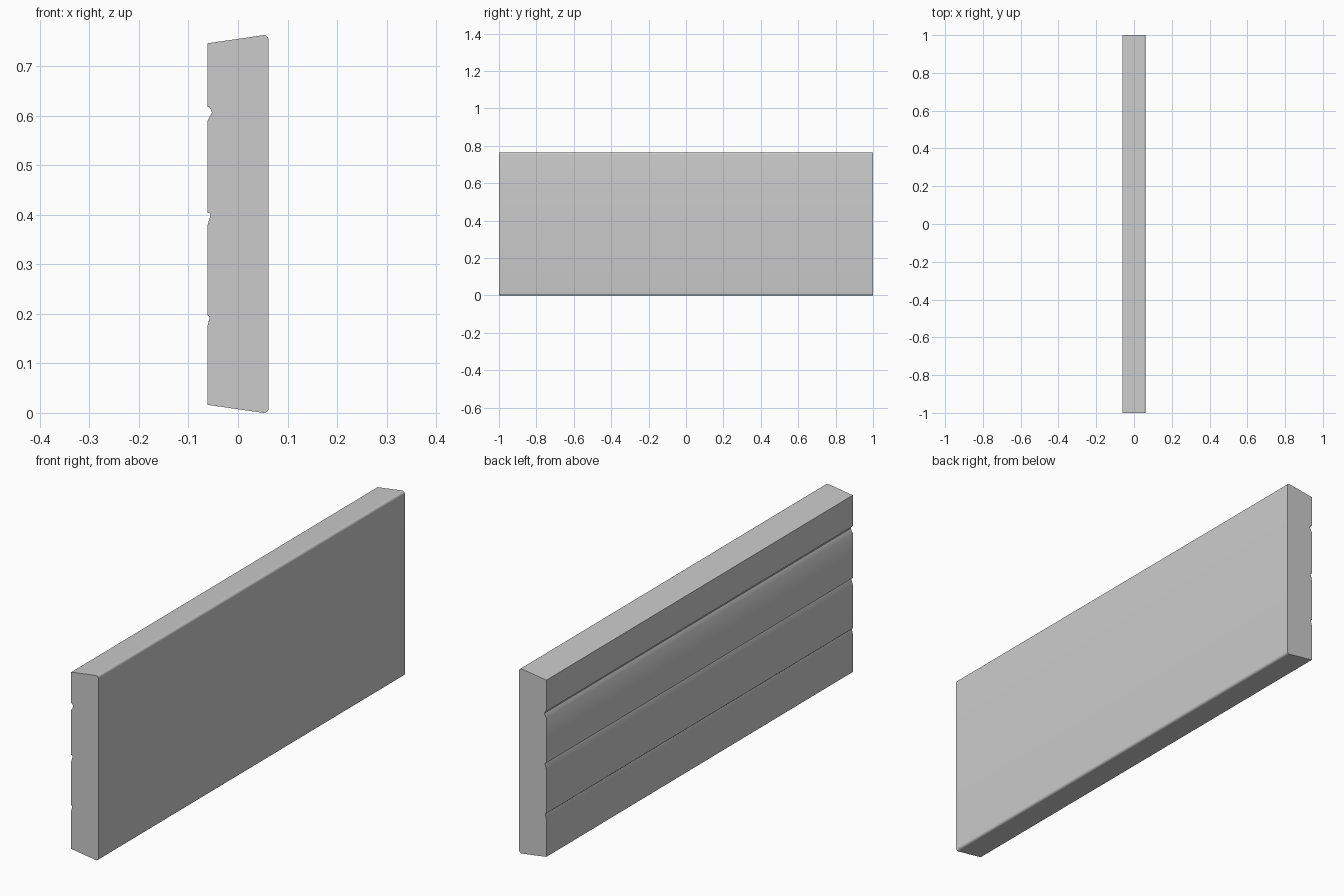
import bpy, bmesh, math
from mathutils import Vector

if "Cube" in bpy.data.objects:
    bpy.data.objects.remove(bpy.data.objects["Cube"])

HALF_X, HALF_LEN, HEIGHT = 0.062, 1.0, 0.764
EDGE = 0.017  # slope drop of the top and bottom faces

# grooves on the back: (top z, (deep point x offset, z)..., bottom z)
GROOVES = [
    [(0, 0.174), (0.0045, 0.193), (0.003, 0.1965), (0, 0.197)],
    [(0, 0.378), (0.0065, 0.400), (0.0045, 0.404), (0, 0.405)],
    [(0, 0.590), (0.0095, 0.607), (0.0075, 0.612), (0.004, 0.618), (0, 0.619)],
]


def fillet(prev, corner, nxt, radius, steps=5):
    """Round one profile corner with a tangent arc."""
    p, c, n = Vector(prev), Vector(corner), Vector(nxt)
    u, v = (p - c).normalized(), (n - c).normalized()
    half = u.angle(v) / 2
    centre = c + (u + v).normalized() * radius / math.sin(half)
    a = c + u * radius / math.tan(half) - centre
    b = c + v * radius / math.tan(half) - centre
    return [tuple(centre + a.lerp(b, i / steps).normalized() * radius)
            for i in range(steps + 1)]


# cross-section: sloped ends, rounded front corners, grooved back
back_low, back_high = (-HALF_X, EDGE), (-HALF_X, HEIGHT - EDGE)
front_low, front_high = (HALF_X, -0.001), (HALF_X, HEIGHT + 0.001)
profile = [back_low]
for groove in GROOVES:
    profile += [(-HALF_X + dx, z) for dx, z in groove]
profile += [back_high]
profile += fillet(back_high, front_high, front_low, 0.01)
profile += fillet(front_high, front_low, back_low, 0.01)

# extrude the section along the panel length
bm = bmesh.new()
face = bm.faces.new([bm.verts.new((x, -HALF_LEN, z)) for x, z in profile])
moved = bmesh.ops.extrude_face_region(bm, geom=[face], use_keep_orig=True)["geom"]
bmesh.ops.translate(bm, vec=(0, 2 * HALF_LEN, 0),
                    verts=[g for g in moved if isinstance(g, bmesh.types.BMVert)])
bmesh.ops.recalc_face_normals(bm, faces=bm.faces[:])
low = min(v.co.z for v in bm.verts)
bmesh.ops.translate(bm, vec=(0, 0, -low), verts=bm.verts[:])

mesh = bpy.data.meshes.new("grooved_panel")
bm.to_mesh(mesh)
bm.free()
panel = bpy.data.objects.new("grooved_panel", mesh)
bpy.context.collection.objects.link(panel)
bpy.context.view_layer.objects.active = panel
panel.select_set(True)
bpy.ops.object.shade_smooth_by_angle(angle=math.radians(30))
